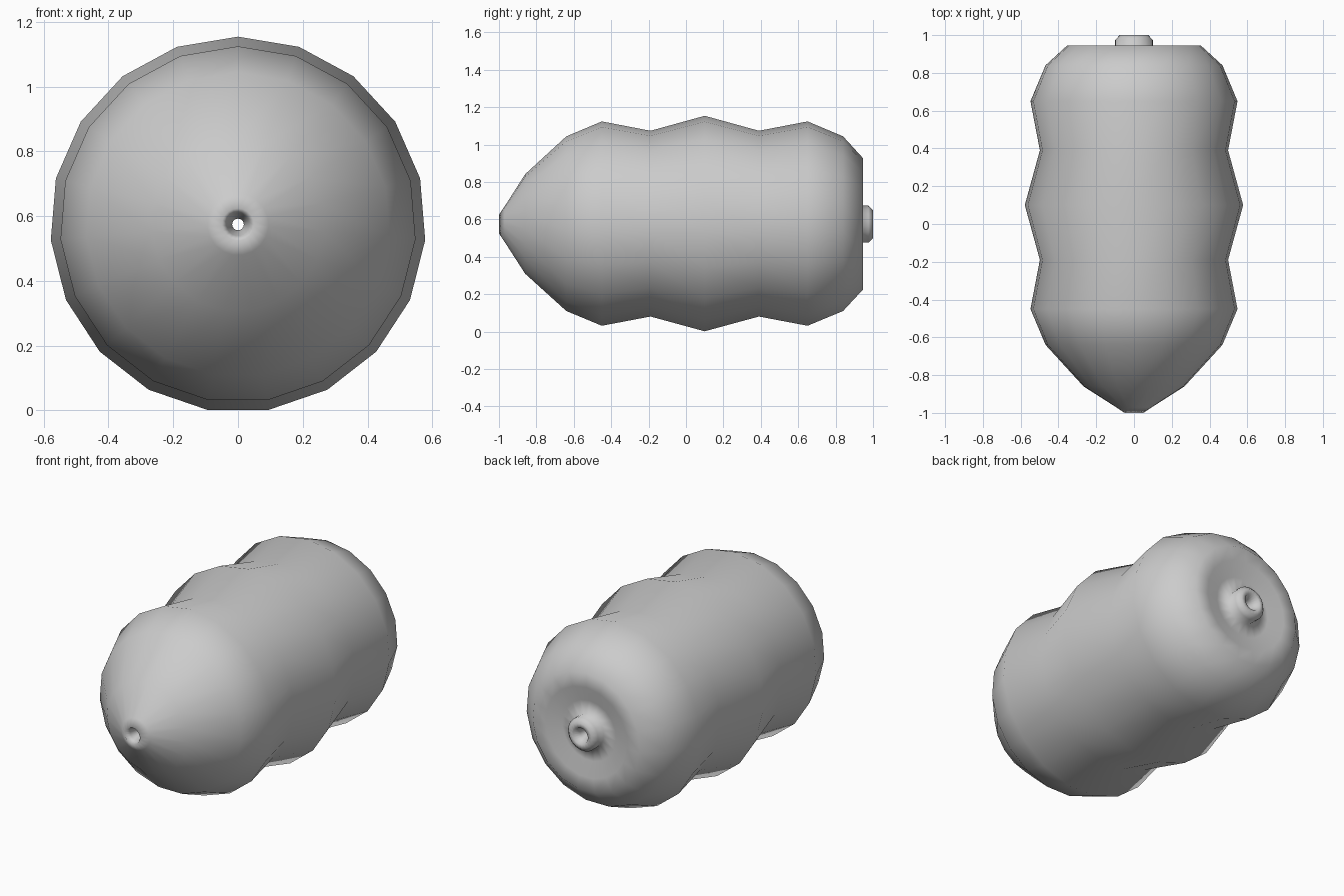
import bpy, bmesh, math

if "Cube" in bpy.data.objects:
    bpy.data.objects.remove(bpy.data.objects["Cube"], do_unlink=True)

SIDES = 19
AXIS_Z = 0.574

grey = bpy.data.materials.new("plain grey")
grey.use_nodes = True
colour = (0.6, 0.6, 0.6, 1)
grey.diffuse_color = colour
grey.node_tree.nodes["Principled BSDF"].inputs["Base Color"].default_value = colour

# Profile as (y, radius): front tip, ribbed body, dished back, nozzle, bore
profile = [
    (-1.0, 0.05), (-0.97, 0.095), (-0.86, 0.268), (-0.64, 0.47),
    (-0.45, 0.55), (-0.19, 0.5), (0.1, 0.58), (0.39, 0.5),
    (0.65, 0.55), (0.84, 0.47), (0.945, 0.355),
    (0.945, 0.27), (0.915, 0.18), (0.92, 0.1),
    (0.975, 0.1), (1.0, 0.075), (1.0, 0.05), (0.96, 0.03),
    (0.9, 0.018), (-0.9, 0.018), (-0.97, 0.035),
]

# Turned body, one vertex up and one flat side down
bm = bmesh.new()
rings = []
for y, r in profile:
    ring = []
    for i in range(SIDES):
        a = math.tau * i / SIDES
        ring.append(bm.verts.new((r * math.sin(a), y, AXIS_Z + r * math.cos(a))))
    rings.append(ring)
for k, ring in enumerate(rings):
    following = rings[(k + 1) % len(rings)]
    for i in range(SIDES):
        j = (i + 1) % SIDES
        bm.faces.new((ring[i], ring[j], following[j], following[i]))
for f in bm.faces:
    f.smooth = True
bmesh.ops.recalc_face_normals(bm, faces=bm.faces)

mesh = bpy.data.meshes.new("ribbed_body")
bm.to_mesh(mesh)
bm.free()
mesh.materials.append(grey)
body = bpy.data.objects.new("ribbed_body", mesh)
bpy.context.scene.collection.objects.link(body)
